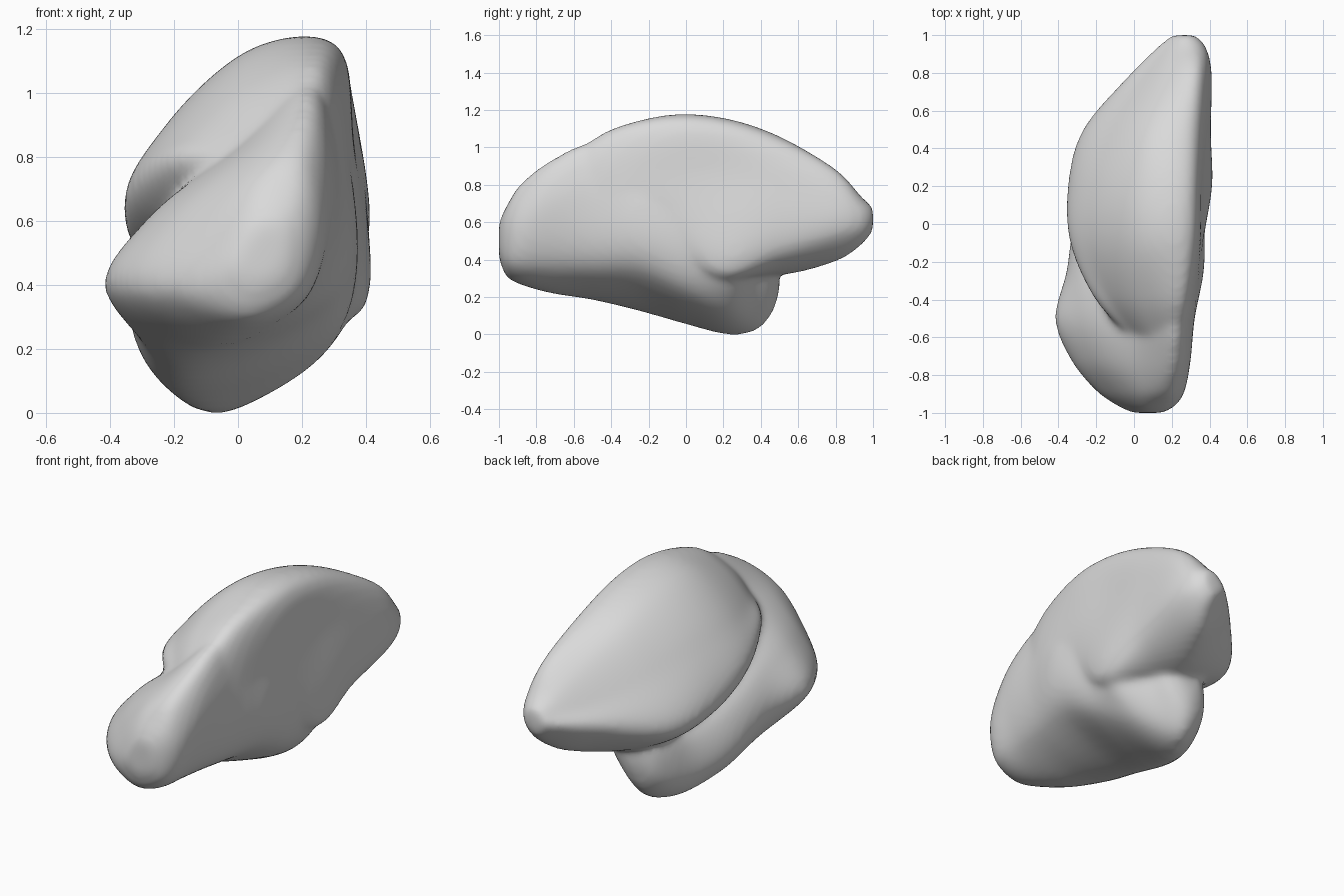
import bpy
import bmesh
from mathutils import Vector

cube = bpy.data.objects.get("Cube")
if cube:
    bpy.data.objects.remove(cube, do_unlink=True)


def catmull(a, b, c, d, t):
    """Point on a smooth curve between b and c."""
    return 0.5 * (2 * b + (c - a) * t + (2 * a - 5 * b + 4 * c - d) * t * t
                  + (3 * b - a - 3 * c + d) * t ** 3)


def smooth_path(points, steps, closed):
    """Resample a list of vectors along a smooth curve."""
    count = len(points)

    def pick(i):
        return points[i % count] if closed else points[max(0, min(count - 1, i))]

    result = []
    for i in range(count if closed else count - 1):
        for s in range(steps):
            result.append(catmull(pick(i - 1), pick(i), pick(i + 1), pick(i + 2), s / steps))
    if not closed:
        result.append(points[-1].copy())
    return result


def section(y, *outline):
    """Closed rounded outline in the x-z plane at depth y."""
    return smooth_path([Vector((x, y, z)) for x, z in outline], 8, True)


def shrunk(ring, y, factor, rise=0):
    """Smaller copy of an outline, moved to depth y, for a rounded end."""
    centre = sum(ring, Vector((0, 0, 0))) / len(ring)
    copy = [centre + (p - centre) * factor for p in ring]
    return [Vector((p.x, y, p.z + rise)) for p in copy]


def loft(bm, sections):
    """Skin the outlines lengthwise and close both ends."""
    rails = [smooth_path(list(rail), 6, False) for rail in zip(*sections)]
    rings = [[bm.verts.new(p) for p in ring] for ring in zip(*rails)]
    faces = [bm.faces.new(rings[0]), bm.faces.new(rings[-1])]
    for low, high in zip(rings, rings[1:]):
        for i in range(len(low)):
            faces.append(bm.faces.new((low[i - 1], low[i], high[i], high[i - 1])))
    bmesh.ops.recalc_face_normals(bm, faces=faces)


bm = bmesh.new()

# Upper lobe: overhanging outer edge, flat inner side, tapering to the back.
# Each outline runs outer edge, over the top, down the flat side, underside.
tip = section(.94, (.13, .59), (.17, .66), (.23, .72), (.32, .73), (.375, .66), (.36, .55), (.26, .48))
loft(bm, [
    section(-.62, (0, .75), (.04, .83), (.12, .91), (.23, .95), (.28, .8), (.25, .55), (.1, .55)),
    section(-.4, (-.2, .76), (-.12, .88), (.04, 1.02), (.26, 1.09), (.33, .85), (.3, .5), (.05, .5)),
    section(-.1, (-.33, .66), (-.22, .9), (.04, 1.13), (.3, 1.15), (.355, .88), (.33, .45), (0, .45)),
    section(.2, (-.345, .56), (-.2, .89), (.05, 1.12), (.31, 1.13), (.365, .85), (.39, .32), (0, .36)),
    section(.5, (-.265, .5), (-.12, .8), (.08, 1.02), (.31, 1.04), (.385, .82), (.38, .43), (.08, .32)),
    section(.8, (-.01, .56), (.06, .69), (.18, .83), (.33, .88), (.4, .73), (.39, .52), (.2, .39)),
    tip,
    shrunk(tip, 1, .5),
])

# Lower lobe: bulbous front end running back into the short stem
nose = section(-.96, (-.09, .4), (-.04, .55), (.06, .67), (.18, .67), (.22, .55), (.18, .38), (.03, .31))
stem = section(.37, (-.16, .14), (-.14, .38), (0, .45), (.12, .47), (.24, .37), (.12, .14), (-.03, .02))
loft(bm, [
    shrunk(nose, -1, .5),
    nose,
    section(-.88, (-.2, .38), (-.12, .57), (.04, .75), (.2, .8), (.27, .6), (.21, .36), (0, .265)),
    section(-.72, (-.33, .38), (-.22, .6), (0, .8), (.22, .93), (.3, .7), (.22, .36), (-.07, .22)),
    section(-.5, (-.415, .38), (-.28, .61), (-.02, .82), (.23, 1.03), (.32, .72), (.25, .35), (-.14, .185)),
    section(-.25, (-.35, .32), (-.29, .55), (-.05, .75), (.22, 1.02), (.36, .7), (.3, .34), (-.15, .125)),
    section(0, (-.31, .2), (-.26, .45), (-.05, .6), (.2, .9), (.365, .6), (.3, .24), (-.12, .055)),
    section(.22, (-.22, .13), (-.18, .37), (0, .5), (.2, .6), (.38, .4), (.22, .14), (-.08, 0)),
    stem,
    shrunk(stem, .46, .72, .02),
    shrunk(stem, .5, .36, .05),
])

mesh = bpy.data.meshes.new("lobes")
bm.to_mesh(mesh)
bm.free()
lobes = bpy.data.objects.new("lobed_body", mesh)
bpy.context.collection.objects.link(lobes)

# Fuse the two lobes into one skin and soften the crease between them
fuse = lobes.modifiers.new("fuse", 'REMESH')
fuse.mode = 'VOXEL'
fuse.voxel_size = 0.018
fuse.use_smooth_shade = True
soften = lobes.modifiers.new("soften", 'SMOOTH')
soften.factor = 0.5
soften.iterations = 12

# Single plain grey material
grey = bpy.data.materials.new("plain_grey")
grey.use_nodes = True
colour = (.7, .7, .7, 1)
grey.diffuse_color = colour
for node in grey.node_tree.nodes:
    if node.type == 'BSDF_PRINCIPLED':
        node.inputs["Base Color"].default_value = colour
mesh.materials.append(grey)
